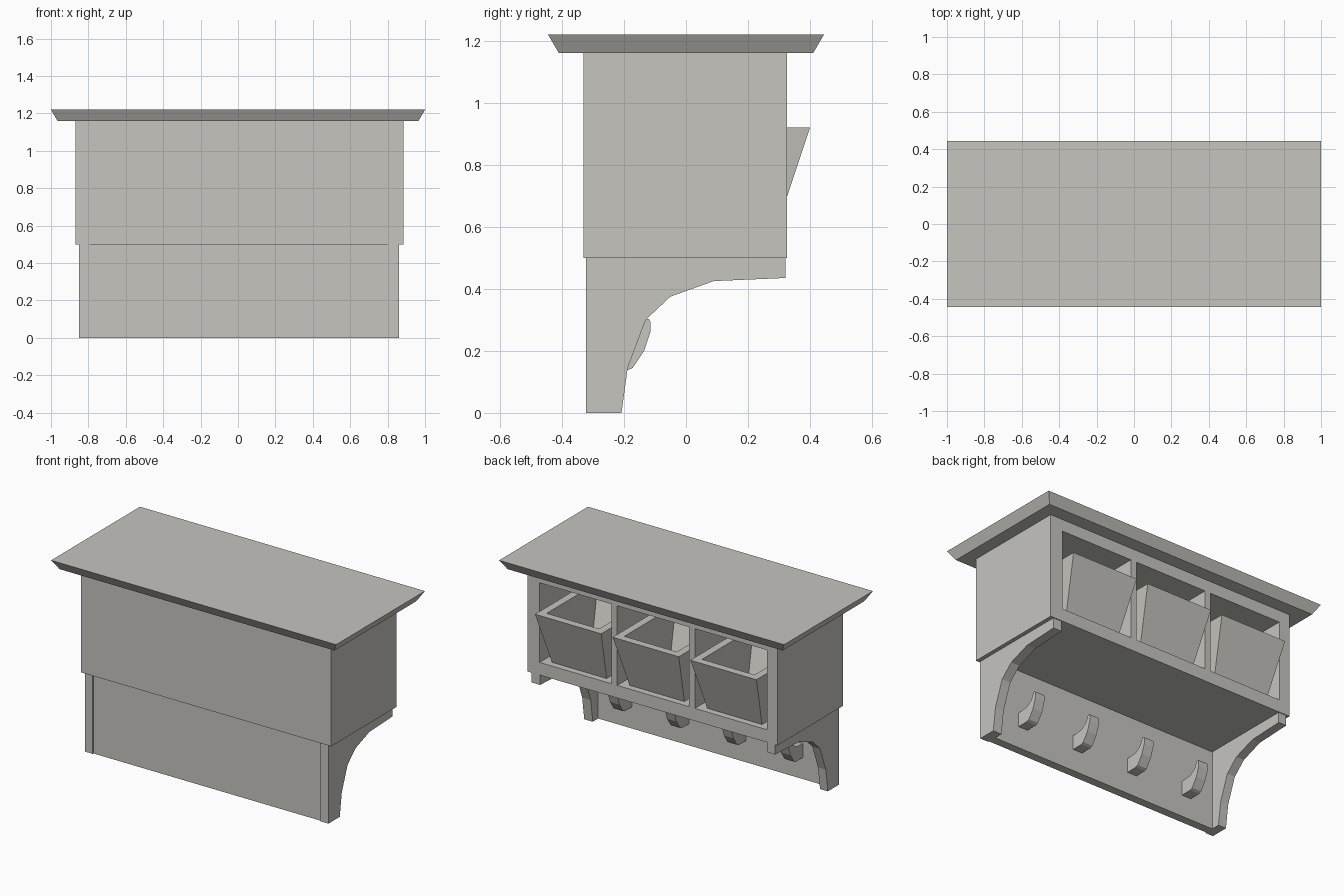
import bpy, bmesh

if "Cube" in bpy.data.objects:
    bpy.data.objects.remove(bpy.data.objects["Cube"])

paint = bpy.data.materials.new("warm_grey_paint")
paint.diffuse_color = (0.57, 0.555, 0.52, 1)
paint.use_nodes = True
paint.node_tree.nodes["Principled BSDF"].inputs["Base Color"].default_value = paint.diffuse_color


def finish(name, bm):
    bmesh.ops.recalc_face_normals(bm, faces=bm.faces)
    mesh = bpy.data.meshes.new(name)
    bm.to_mesh(mesh)
    bm.free()
    mesh.materials.append(paint)
    obj = bpy.data.objects.new(name, mesh)
    bpy.context.collection.objects.link(obj)
    return obj


def loft(name, rings):
    """Skin a list of equal-length point rings and cap both ends."""
    bm = bmesh.new()
    loops = [[bm.verts.new(p) for p in ring] for ring in rings]
    n = len(loops[0])
    for a, b in zip(loops, loops[1:]):
        for i in range(n):
            j = (i + 1) % n
            bm.faces.new((a[i], a[j], b[j], b[i]))
    bm.faces.new(loops[0])
    bm.faces.new(loops[-1])
    return finish(name, bm)


def rect(x0, x1, y0, y1, z):
    return [(x0, y0, z), (x1, y0, z), (x1, y1, z), (x0, y1, z)]


def box(name, x0, x1, y0, y1, z0, z1):
    return loft(name, [rect(x0, x1, y0, y1, z0), rect(x0, x1, y0, y1, z1)])


def side_profile(name, x0, x1, yz):
    return loft(name, [[(x, y, z) for y, z in yz] for x in (x0, x1)])


# Top board with bevelled edge
loft("top_board", [rect(-0.965, 0.965, -0.41, 0.41, 1.16),
                   rect(-1, 1, -0.445, 0.445, 1.22)])

# Cabinet shell, open towards +y
L, R, F, B = -0.87, 0.885, -0.33, 0.325
IL, IR, IZ0, IZ1 = -0.795, 0.80, 0.58, 1.085
box("cabinet_bottom", L, R, F, B, 0.5, IZ0)
box("cabinet_top", L, R, F, B, IZ1, 1.16)
box("cabinet_side_left", L, IL, F, B, IZ0, IZ1)
box("cabinet_side_right", IR, R, F, B, IZ0, IZ1)
box("cabinet_back_panel", IL, IR, F, -0.28, IZ0, IZ1)

# Two dividers and three tapered open baskets
DIV = 0.04
bay = (IR - IL - 2 * DIV) / 3
for i in range(3):
    x0 = IL + i * (bay + DIV)
    if i < 2:
        box(f"divider_{i + 1}", x0 + bay, x0 + bay + DIV, -0.28, B, IZ0, IZ1)
    c, w, s, t = x0 + bay / 2, 0.232, 0.192, 0.048
    loft(f"basket_{i + 1}", [
        rect(c - s, c + s, -0.10, 0.287, IZ0 + 0.002),
        rect(c - w, c + w, -0.21, 0.40, 0.92),
        rect(c - w + t, c + w - t, -0.21 + t, 0.40 - t, 0.92),
        rect(c - s + t, c + s - t, -0.10 + t, 0.287 - t, 0.63)])

# Curved brackets at both ends
bracket = [(-0.322, 0), (-0.208, 0), (-0.188, 0.145), (-0.13, 0.30),
           (-0.05, 0.375), (0.09, 0.425), (0.32, 0.435), (0.32, 0.5),
           (-0.322, 0.5)]
side_profile("bracket_left", -0.85, IL, bracket)
side_profile("bracket_right", IR, 0.86, bracket)

# Hook rail between the brackets
box("hook_rail", IL, IR, -0.315, -0.262, 0, 0.5)

# Four curved hooks
hook = [(-0.264, 0.137), (-0.19, 0.137), (-0.172, 0.145), (-0.135, 0.20),
        (-0.115, 0.26), (-0.115, 0.295), (-0.12, 0.303), (-0.131, 0.303),
        (-0.15, 0.262), (-0.19, 0.232), (-0.264, 0.225)]
for i in range(4):
    x = -0.605 + 0.4 * i
    side_profile(f"hook_{i + 1}", x - 0.033, x + 0.033, hook)
